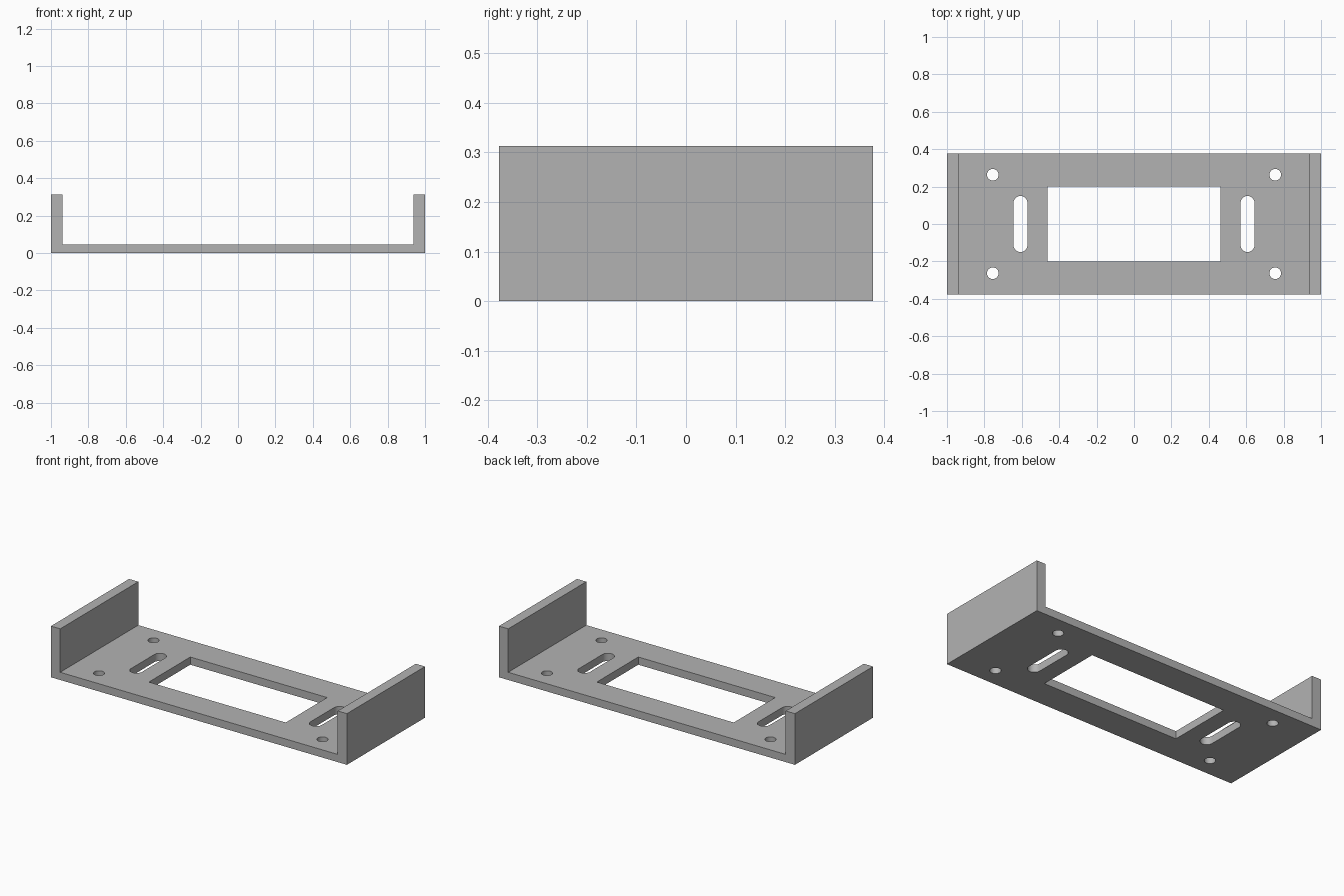
import bpy
import bmesh
from math import cos, sin, pi

default = bpy.data.objects.get("Cube")
if default:
    bpy.data.objects.remove(default, do_unlink=True)

HALF_DEPTH = 0.377
FLOOR = 0.047
WALL = 0.0625
HEIGHT = 0.3125

grey = bpy.data.materials.new("plain grey")
grey.use_nodes = True
colour = (0.45, 0.45, 0.45, 1)
grey.diffuse_color = colour
grey.node_tree.nodes["Principled BSDF"].inputs["Base Color"].default_value = colour


def prism(name, points, offset):
    """Extrude a closed outline of 3D points along an offset."""
    bm = bmesh.new()
    face = bm.faces.new([bm.verts.new(p) for p in points])
    result = bmesh.ops.extrude_face_region(bm, geom=[face], use_keep_orig=True)
    moved = [v for v in result["geom"] if isinstance(v, bmesh.types.BMVert)]
    bmesh.ops.translate(bm, verts=moved, vec=offset)
    bmesh.ops.recalc_face_normals(bm, faces=bm.faces)
    mesh = bpy.data.meshes.new(name)
    bm.to_mesh(mesh)
    bm.free()
    mesh.materials.append(grey)
    obj = bpy.data.objects.new(name, mesh)
    bpy.context.collection.objects.link(obj)
    return obj


def slot_outline(x, y, radius, half_straight, steps=16):
    """Round outline, stretched along y into a slot."""
    points = []
    for side in (1, -1):
        for i in range(steps + (half_straight > 0)):
            a = pi * i / steps
            points.append((x + side * radius * cos(a),
                           y + side * (half_straight + radius * sin(a)), -0.1))
    return points


# U-shaped bracket: floor with an upright wall at each end
half_profile = [(1, 0), (1, HEIGHT), (1 - WALL, HEIGHT), (1 - WALL, FLOOR)]
profile = half_profile + [(-x, z) for x, z in reversed(half_profile)]
bracket = prism("bracket", [(x, -HALF_DEPTH, z) for x, z in profile],
                (0, 2 * HALF_DEPTH, 0))

# Outlines of the window, the two slots and the four screw holes
outlines = [[(sx * 0.4625, sy * 0.2, -0.1)
             for sx, sy in ((-1, -1), (1, -1), (1, 1), (-1, 1))]]
for sx in (-1, 1):
    outlines.append(slot_outline(sx * 0.607, 0, 0.0375, 0.1125))
    for sy in (-1, 1):
        outlines.append(slot_outline(sx * 0.755, sy * 0.263, 0.031, 0))

# Cut every opening through the floor
bpy.context.view_layer.objects.active = bracket
for outline in outlines:
    cutter = prism("opening_cutter", outline, (0, 0, 0.3))
    cutter.hide_render = True
    cut = bracket.modifiers.new("opening", "BOOLEAN")
    cut.operation = "DIFFERENCE"
    cut.solver = "EXACT"
    cut.object = cutter
    bpy.ops.object.modifier_apply(modifier=cut.name)
    bpy.data.objects.remove(cutter, do_unlink=True)

# Smooth the hole walls, keep the corners sharp
bracket.select_set(True)
bpy.ops.object.shade_smooth_by_angle()
